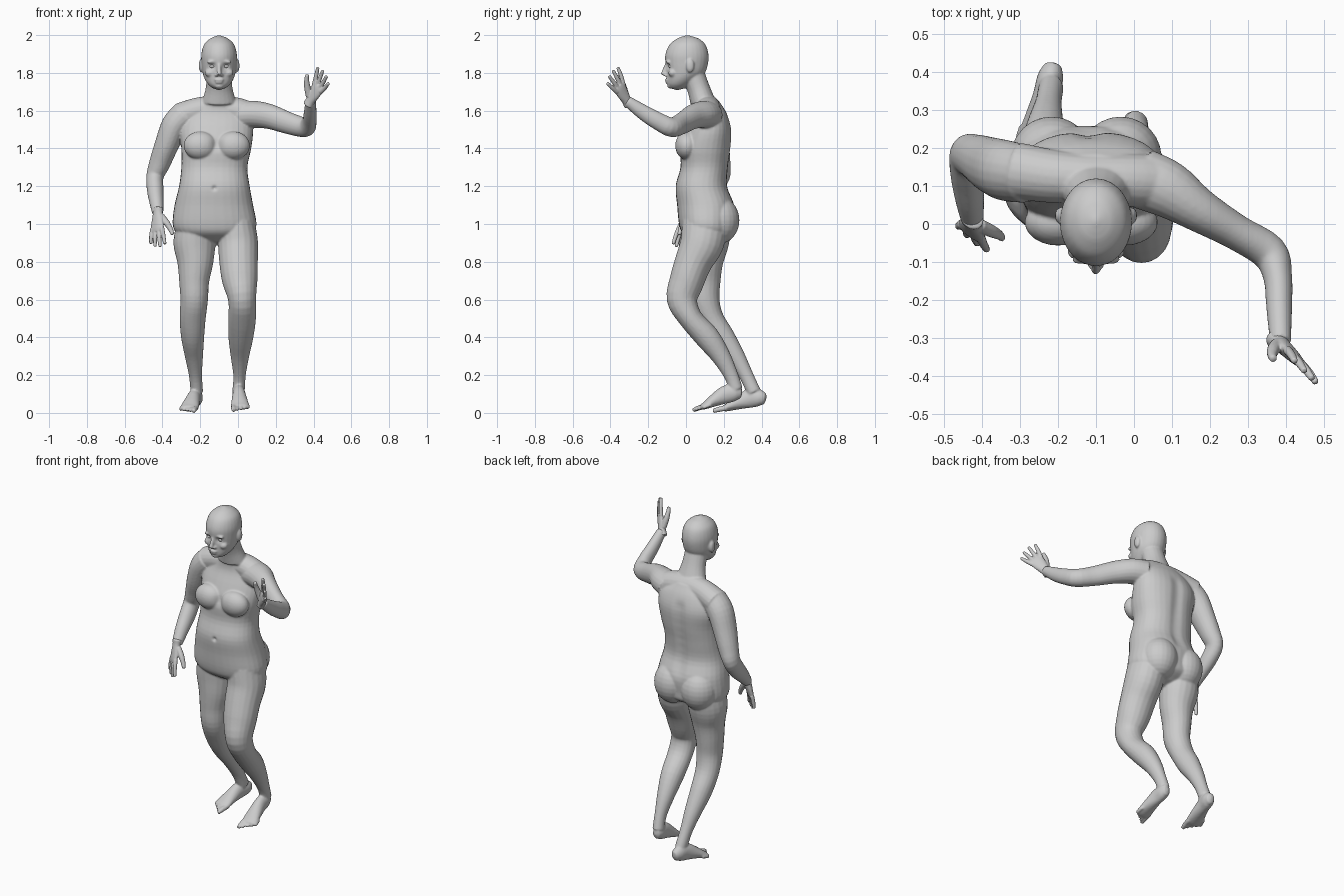
import bpy, bmesh
from math import cos, sin, pi, exp, radians
from mathutils import Vector, Matrix

X, Y, Z = Vector((1, 0, 0)), Vector((0, 1, 0)), Vector((0, 0, 1))
HX = -0.10  # head centre line


def spline(pts, sub):
    """Catmull-Rom through rows of (x, y, z, radius along side, radius across)."""
    p = [Vector(q) for q in pts]
    p = [p[0] * 2 - p[1]] + p + [p[-1] * 2 - p[-2]]
    out = []
    for i in range(1, len(p) - 2):
        a, b, c, d = p[i - 1:i + 3]
        for k in range(sub):
            t = k / sub
            out.append(0.5 * (2 * b + (c - a) * t + (2 * a - 5 * b + 4 * c - d) * t * t
                              + (3 * b - a - 3 * c + d) * t ** 3))
    return out + [p[-2]]


def tube(bm, pts, side, axis=None, M=Matrix(), n=20, sub=4, power=1.0):
    """Closed loft of elliptical rings along a path."""
    rows = spline(pts, sub)
    pos = [Vector(r[:3]) for r in rows]
    rings, tang = [], []
    for i, r in enumerate(rows):
        t = axis or (pos[min(i + 1, len(pos) - 1)] - pos[max(i - 1, 0)]).normalized()
        s = (side - t * side.dot(t)).normalized()
        u = t.cross(s)
        ring = []
        for k in range(n):
            c, d = cos(2 * pi * k / n), sin(2 * pi * k / n)
            c = abs(c) ** power * (1 if c > 0 else -1)
            d = abs(d) ** power * (1 if d > 0 else -1)
            ring.append(bm.verts.new(M @ (pos[i] + s * (r[3] * c) + u * (r[4] * d))))
        rings.append(ring)
        tang.append(t)
    for a, b in zip(rings, rings[1:]):
        for k in range(n):
            bm.faces.new((a[k], a[(k + 1) % n], b[(k + 1) % n], b[k]))
    for e, sgn in ((0, -1), (-1, 1)):
        ext = min(rows[e][3], rows[e][4]) * 0.35
        if axis:
            sgn = 1 if (pos[e] - pos[-1 - e if e == 0 else 0]).z > 0 else -1
        tip = bm.verts.new(M @ (pos[e] + tang[e] * sgn * ext))
        for k in range(n):
            bm.faces.new((tip, rings[e][k], rings[e][(k + 1) % n]))


def ball(bm, loc, rad):
    M = Matrix.Translation(loc) @ Matrix.Diagonal((*rad, 1))
    bmesh.ops.create_uvsphere(bm, u_segments=24, v_segments=14, radius=1, matrix=M)


def finish(bm, name, voxel=None, smooth=0, pushes=()):
    """Fuse the parts to one skin, relax it and press in soft details."""
    bmesh.ops.recalc_face_normals(bm, faces=bm.faces)
    me = bpy.data.meshes.new(name)
    bm.to_mesh(me)
    bm.free()
    ob = bpy.data.objects.new(name, me)
    bpy.context.collection.objects.link(ob)
    if voxel:
        m = ob.modifiers.new("fuse", 'REMESH')
        m.mode, m.voxel_size = 'VOXEL', voxel
        s = ob.modifiers.new("relax", 'SMOOTH')
        s.factor, s.iterations = 0.5, smooth
        bpy.context.view_layer.update()
        done = bpy.data.meshes.new_from_object(ob.evaluated_get(bpy.context.evaluated_depsgraph_get()))
        ob.modifiers.clear()
        ob.data = done
    for c, r, vec in pushes:
        c, vec = Vector(c), Vector(vec)
        for v in ob.data.vertices:
            d = (v.co - c).length / r
            if d < 2.5:
                v.co += vec * exp(-d * d)
    ob.data.polygons.foreach_set("use_smooth", [True] * len(ob.data.polygons))
    ob.data.update()
    return ob


def foot(bm, heel, yaw, pitch, inner, scale):
    M = (Matrix.Translation(heel) @ Matrix.Rotation(radians(yaw), 4, 'Z')
         @ Matrix.Rotation(radians(pitch), 4, 'X') @ Matrix.Scale(scale, 4))
    sole = [(.005, .036, .022, .028), (.035, .046, .033, .043), (.085, .05, .034, .048),
            (.15, .036, .042, .034), (.20, .022, .048, .021), (.225, .017, .045, .015)]
    tube(bm, [(0, -f, z, a, b) for f, z, a, b in sole], X, M=M)
    for i in range(5):
        x, r = inner * (.036 - .0195 * i), .014 if i == 0 else .0105
        tube(bm, [(x * .95, -.20 + .006 * i, .018, r, r), (x, -.245 + .01 * i, .016, r, r),
                  (x * 1.03, -.272 + .013 * i, .012, r * .8, r * .8)], X, M=M, n=10)


def hand(name, wrist, d, lat, palm, spread):
    """d: finger direction, lat: towards the thumb, palm: sign of the palm side."""
    bm = bmesh.new()
    w, d = Vector(wrist), Vector(d).normalized()
    lat = Vector(lat)
    lat = (lat - d * lat.dot(d)).normalized()
    nrm = d.cross(lat) * palm
    P = lambda f, l, h=0: w + d * f + lat * l + nrm * h
    tube(bm, [(*P(f, 0), a, b) for f, a, b in
              ((-.03, .03, .027), (0, .028, .022), (.04, .036, .019), (.08, .042, .016), (.10, .038, .012))], lat)
    for i, length in enumerate((.085, .095, .088, .068)):
        l, s = .031 - .021 * i, spread * (.3 - .2 * i)
        q = [P(.08, l), P(.08 + length * .55, l + s * length * .55, .002),
             P(.088 + length, l + s * length, .008)]
        tube(bm, [(*p, r, r) for p, r in zip(q, (.0125, .0115, .009))], lat, n=10)
    q = [P(.015, .018, .008), P(.055, .045, .025), P(.09, .062, .038), P(.115, .07, .043)]
    tube(bm, [(*p, r, r) for p, r in zip(q, (.018, .017, .013, .010))], nrm, n=10)
    return finish(bm, name, .0035, 3)


body = bmesh.new()

# torso, shoulder girdle and neck
tube(body, [(-.12, .11, .91, .14, .07), (-.123, .113, .95, .20, .13), (-.124, .108, 1.0, .222, .145),
            (-.128, .105, 1.1, .208, .152), (-.125, .083, 1.2, .187, .138), (-.125, .098, 1.3, .175, .127),
            (-.115, .105, 1.4, .185, .133), (-.115, .125, 1.5, .195, .117), (-.11, .13, 1.58, .17, .088),
            (-.108, .115, 1.64, .10, .068)], X, axis=Z, n=32, power=.88)
tube(body, [(-.31, .14, 1.57, .07, .075), (-.21, .125, 1.60, .07, .07), (-.11, .12, 1.61, .07, .065),
            (-.01, .115, 1.60, .07, .07), (.07, .11, 1.575, .068, .072)], Z)
tube(body, [(HX, .035, 1.80, .066, .062), (HX, .065, 1.72, .071, .060), (HX, .088, 1.65, .09, .066)], X)

# breasts and buttocks
for x in (-.20, -.025):
    ball(body, (x, .005, 1.415), (.088, .062, .075))
for x, y in ((-.217, .175), (-.035, .175)):
    ball(body, (x, y, 1.02), (.108, .108, .125))

# head, ears and face
tube(body, [(HX, .008, 1.992, .025, .03), (HX, .01, 1.98, .05, .06), (HX, .008, 1.95, .08, .095),
            (HX, .005, 1.90, .094, .114), (HX, .004, 1.85, .093, .113), (HX, -.001, 1.80, .087, .101),
            (HX, -.02, 1.765, .075, .08), (HX, -.036, 1.738, .057, .062), (HX, -.045, 1.72, .036, .042)],
     X, axis=Z, n=28)
for s in (-1, 1):
    ball(body, (HX + s * .095, .022, 1.838), (.013, .022, .036))
    ball(body, (HX + s * .034, -.094, 1.857), (.03, .015, .011))
    ball(body, (HX + s * .05, -.07, 1.80), (.026, .024, .022))
    ball(body, (HX + s * .014, -.108, 1.788), (.009, .01, .008))
tube(body, [(HX, -.10, 1.85, .009, .010), (HX, -.113, 1.815, .011, .012), (HX, -.122, 1.79, .013, .013)], X)
ball(body, (HX, -.100, 1.763), (.026, .012, .008))
ball(body, (HX, -.098, 1.750), (.022, .012, .007))
ball(body, (HX, -.080, 1.732), (.026, .02, .016))

# legs: left one steps forward, right one trails
tube(body, [(-.01, .10, 1.0, .10, .12), (0, .085, .9, .106, .116), (.003, .04, .8, .102, .099),
            (.01, .005, .7, .094, .092), (.022, -.020, .6, .074, .082), (.022, .025, .5, .073, .063),
            (.015, .113, .4, .066, .065), (.01, .185, .3, .049, .051), (.008, .238, .2, .033, .038),
            (.004, .265, .125, .033, .036)], X)
tube(body, [(-.225, .12, 1.0, .10, .12), (-.23, .115, .9, .112, .112), (-.226, .102, .8, .096, .095),
            (-.232, .098, .7, .080, .085), (-.232, .10, .6, .073, .078), (-.24, .135, .5, .069, .065),
            (-.24, .195, .4, .061, .064), (-.233, .262, .3, .048, .05), (-.225, .318, .2, .035, .038),
            (-.218, .36, .11, .033, .037)], X)
foot(body, (.0, .305, .070), 3, 14.5, -1, 1.0)
foot(body, (-.210, .428, .037), -13, 8, 1, 1.04)

# arms: right one hangs, left one is raised
tube(body, [(-.28, .13, 1.58, .075, .075), (-.335, .14, 1.52, .08, .072), (-.377, .155, 1.42, .074, .064),
            (-.415, .175, 1.32, .061, .056), (-.44, .178, 1.25, .054, .046), (-.438, .125, 1.18, .05, .044),
            (-.432, .065, 1.12, .041, .038), (-.425, .01, 1.06, .029, .030)], Y)
tube(body, [(.02, .12, 1.575, .075, .08), (.09, .09, 1.58, .072, .075), (.17, .037, 1.568, .066, .058),
            (.27, -.022, 1.533, .058, .047), (.355, -.075, 1.512, .052, .048), (.378, -.14, 1.54, .047, .038),
            (.382, -.22, 1.587, .041, .034), (.385, -.31, 1.65, .029, .028)], Z)

# eye sockets, spine groove and navel are pressed in
dents = [((HX + s * .036, -.105, 1.835), .019, (0, .014, 0)) for s in (-1, 1)]
dents += [((-.12, .235, 1.12 + .05 * i), .035, (0, -.009, 0)) for i in range(9)]
dents += [((-.125, -.055, 1.19), .012, (0, .01, 0)), ((-.112, -.03, 1.42), .03, (0, .008, 0))]
finish(body, "body", .0055, 5, dents)

# eyes
eyes = bmesh.new()
for s in (-1, 1):
    ball(eyes, (HX + s * .036, -.080, 1.835), (.016, .012, .010))
finish(eyes, "eyes")

# hands
hand("right_hand", (-.425, .005, 1.055), (-.03, -.28, -.93), (.75, -.6, 0), -1, .7)
hand("left_hand", (.385, -.315, 1.655), (.44, -.42, .79), (-.55, .55, .61), 1, 1.1)
